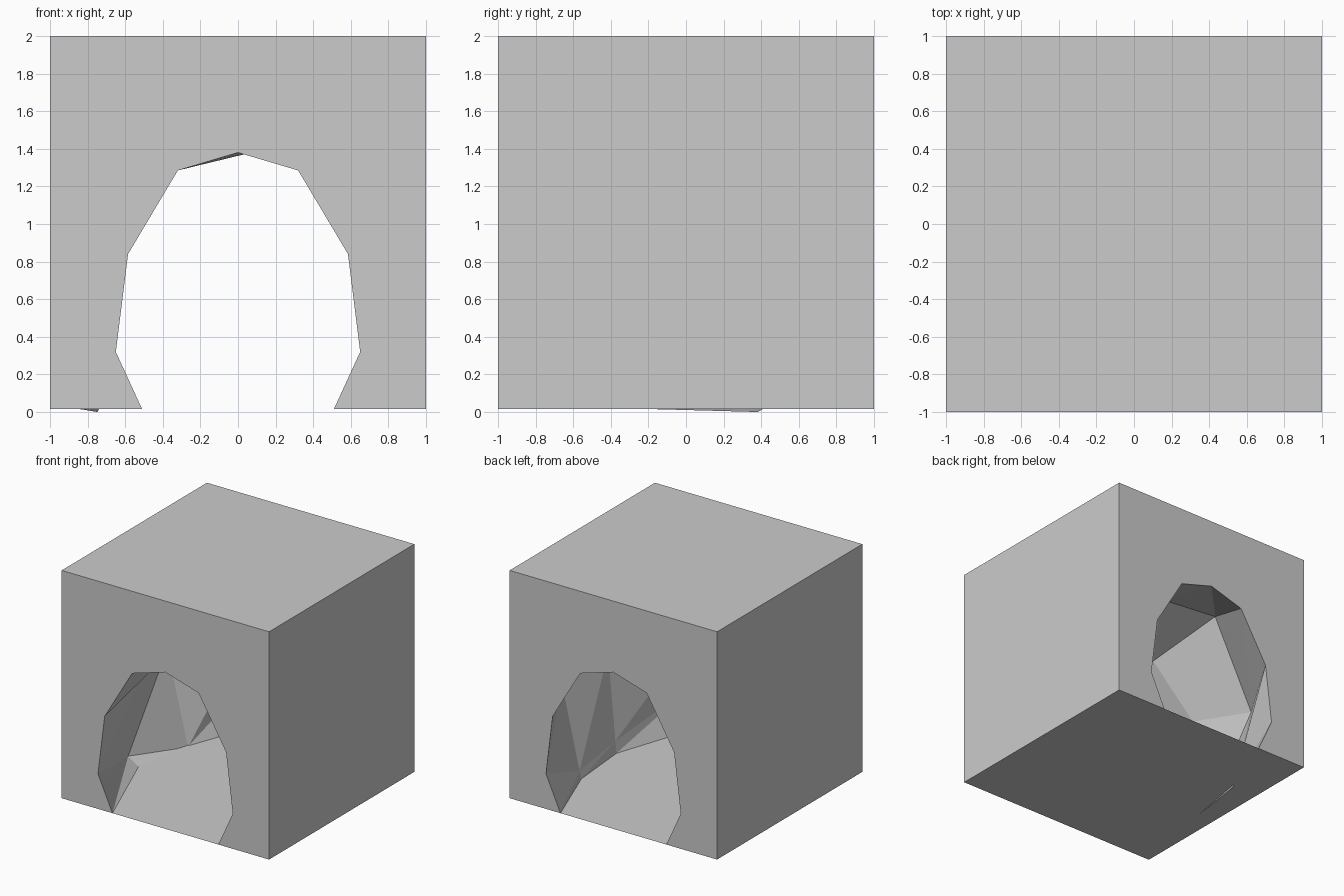
import bpy, bmesh

if "Cube" in bpy.data.objects:
    bpy.data.objects.remove(bpy.data.objects["Cube"])

Z0, TOP = 0.015, 2.0

# Tunnel mouth outline, left floor to right floor (x, z), same on both ends
half = [(0.51, Z0), (0.65, 0.32), (0.585, 0.84), (0.32, 1.285)]
mouth = [(-x, z) for x, z in half] + [(0.0, 1.38)] + half[::-1]

# Irregular inner rings of the cave (x, z)
ring_a = [(-0.84, Z0), (-0.94, 0.08), (-0.78, 0.89), (-0.35, 1.31), (0.03, 1.37),
          (0.48, 1.45), (0.87, 0.87), (0.80, 0.12), (0.79, Z0)]
ring_b = [(-0.74, Z0), (-0.747, 0.0), (-0.95, 0.80), (-0.56, 1.57), (0.02, 1.52),
          (0.50, 1.50), (0.93, 0.80), (0.76, 0.08), (0.743, Z0)]
sections = [(-1.0, mouth), (-0.17, ring_a), (0.38, ring_b), (1.0, mouth)]

bm = bmesh.new()
rings = [[bm.verts.new((x, y, z)) for x, z in pts] for y, pts in sections]

# Cave walls and ceiling
for A, B in zip(rings, rings[1:]):
    for i in range(len(A) - 1):
        bm.faces.new((A[i], B[i], B[i + 1]))
        bm.faces.new((A[i], B[i + 1], A[i + 1]))

# Block: end walls with the opening cut out
def corners(y):
    return [bm.verts.new((x, y, z)) for x, z in ((-1, Z0), (1, Z0), (1, TOP), (-1, TOP))]

f, b = corners(-1.0), corners(1.0)
bm.faces.new([f[0]] + rings[0] + f[1:])
bm.faces.new(([b[0]] + rings[-1] + b[1:])[::-1])

# Sides, top, and the bottom that is also the tunnel floor
for i in range(4):
    j = (i + 1) % 4
    bm.faces.new((f[j], f[i], b[i], b[j]))

mesh = bpy.data.meshes.new("cave_block")
bm.to_mesh(mesh)
bm.free()
bpy.context.collection.objects.link(bpy.data.objects.new("cave_block", mesh))
